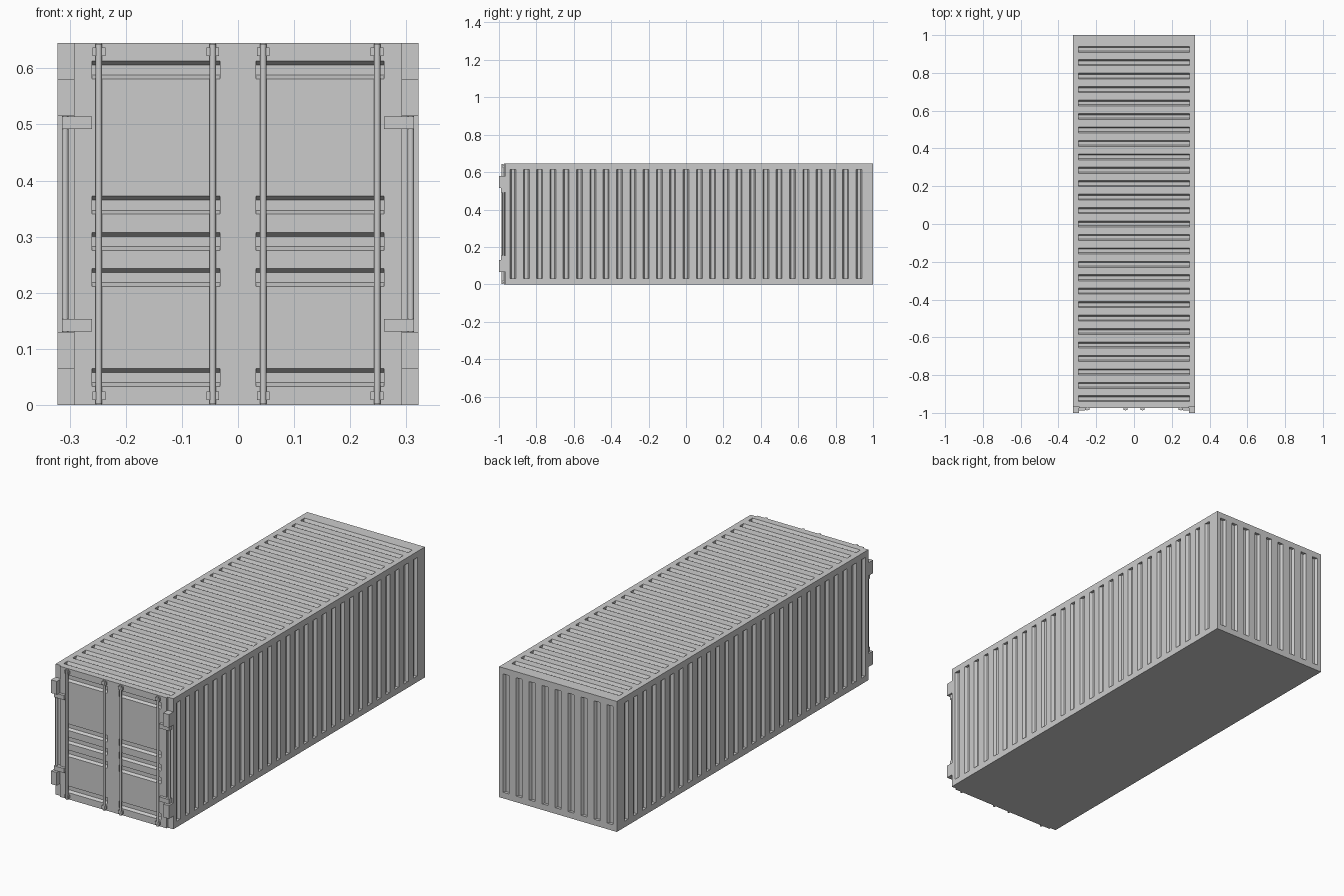
import bpy, bmesh, math
from mathutils import Vector

if "Cube" in bpy.data.objects:
    bpy.data.objects.remove(bpy.data.objects["Cube"])

W, H = 0.322, 0.645          # half width, height
BACK, POST, DOOR = 1.0, -0.965, -0.974   # y of back wall, corner posts, door face
X, Y, Z = Vector((1, 0, 0)), Vector((0, 1, 0)), Vector((0, 0, 1))


def panel(bm, origin, U, V, length, width, grooves=(), v0=0.0, v1=None,
          half=0.016, slope=0.007, depth=0.014):
    """Flat wall facing U x V, with trapezoid grooves pressed in at the given u positions."""
    o, N = Vector(origin), U.cross(V)
    v1 = width if v1 is None else v1

    def face(*pts):
        bm.faces.new([bm.verts.new(o + U * u + V * v - N * d) for u, v, d in pts])

    if grooves:   # plain margins beside the grooves
        for a, b in ((0, v0), (v1, width)):
            face((0, a, 0), (length, a, 0), (length, b, 0), (0, b, 0))
    profile = [(0, 0)]
    for c in sorted(grooves):
        g = [(c - half, 0), (c - half + slope, depth), (c + half - slope, depth), (c + half, 0)]
        profile += g
        face(*[(g[i][0], v0, g[i][1]) for i in (0, 3, 2, 1)])
        face(*[(g[i][0], v1, g[i][1]) for i in (0, 1, 2, 3)])
    profile.append((length, 0))
    for (a, da), (b, db) in zip(profile, profile[1:]):
        face((a, v0, da), (b, v0, db), (b, v1, db), (a, v1, da))


def finish(bm, name):
    bmesh.ops.remove_doubles(bm, verts=bm.verts, dist=1e-5)
    me = bpy.data.meshes.new(name)
    bm.to_mesh(me)
    bm.free()
    ob = bpy.data.objects.new(name, me)
    bpy.context.collection.objects.link(ob)
    return ob


def box(name, x0, x1, y0, y1, z0, z1):
    bm = bmesh.new()
    bmesh.ops.create_cube(bm, size=1)
    for v in bm.verts:
        v.co = ((x0 + x1) / 2 + v.co.x * (x1 - x0),
                (y0 + y1) / 2 + v.co.y * (y1 - y0),
                (z0 + z1) / 2 + v.co.z * (z1 - z0))
    return finish(bm, name)


def rod(name, x, y, z0, z1, r):
    bpy.ops.mesh.primitive_cylinder_add(vertices=12, radius=r, depth=z1 - z0,
                                        location=(x, y, (z0 + z1) / 2))
    bpy.context.object.name = name
    bpy.ops.object.shade_smooth_by_angle(angle=math.radians(40))


# container shell: walls, roof, floor and corner posts
L = BACK - POST
long_g = [-0.925 + i * 1.85 / 26 for i in range(27)]
from_front = [y - POST for y in long_g]
from_back = [BACK - y for y in long_g]
bm = bmesh.new()
panel(bm, (W, POST, 0), Y, Z, L, H, from_front, 0.03, 0.615)
panel(bm, (-W, BACK, 0), -Y, Z, L, H, from_back, 0.03, 0.615)
panel(bm, (W, POST, H), Y, -X, L, 2 * W, from_front, 0.027, 2 * W - 0.027)
panel(bm, (W, BACK, 0), -X, Z, 2 * W, H, [W + (i - 4) * 0.0712 for i in range(9)], 0.03, 0.615)
panel(bm, (-W, BACK, 0), X, -Y, 2 * W, L)
DW = 0.292
for x in (-W, DW):
    panel(bm, (x, POST, 0), X, Z, W - DW, H)
finish(bm, "container_shell")

# double doors with horizontal grooves, standing slightly proud of the posts
bm = bmesh.new()
door_g = (0.049, 0.227, 0.291, 0.356, 0.597)
panel(bm, (DW, DOOR, 0), Z, -X, H, DW, door_g, DW - 0.26, DW - 0.032)
panel(bm, (0, DOOR, 0), Z, -X, H, DW, door_g, 0.032, 0.26)
t = POST - DOOR
panel(bm, (DW, DOOR, 0), Y, Z, t, H)
panel(bm, (-DW, POST, 0), -Y, Z, t, H)
panel(bm, (DW, DOOR, H), Y, -X, t, 2 * DW)
panel(bm, (-DW, POST, 0), X, -Y, 2 * DW, t)
finish(bm, "doors")

for s, side in ((-1, "left"), (1, "right")):
    def sbox(name, a, b, *rest):
        box(f"{name}_{side}", min(s * a, s * b), max(s * a, s * b), *rest)

    # hinge blocks and hinge plates
    for z0, z1, p0, p1 in ((0.065, 0.13, 0.131, 0.153), (0.515, 0.58, 0.492, 0.514)):
        sbox("hinge_block", 0.291, W, -1.0, POST, z0, z1)
        sbox("hinge_plate", 0.26, 0.314, -0.988, POST, p0, p1)
    rod(f"hinge_pin_{side}", s * 0.308, -0.977, 0.13, 0.515, 0.006)

    # locking rods with end brackets
    for x in (0.045, 0.248):
        rod(f"lock_rod_{side}", s * x, -0.981, 0.002, 0.643, 0.0058)
        for z in (0.009, 0.622):
            sbox("rod_bracket", x - 0.0115, x + 0.0115, -0.984, DOOR, z, z + 0.015)
